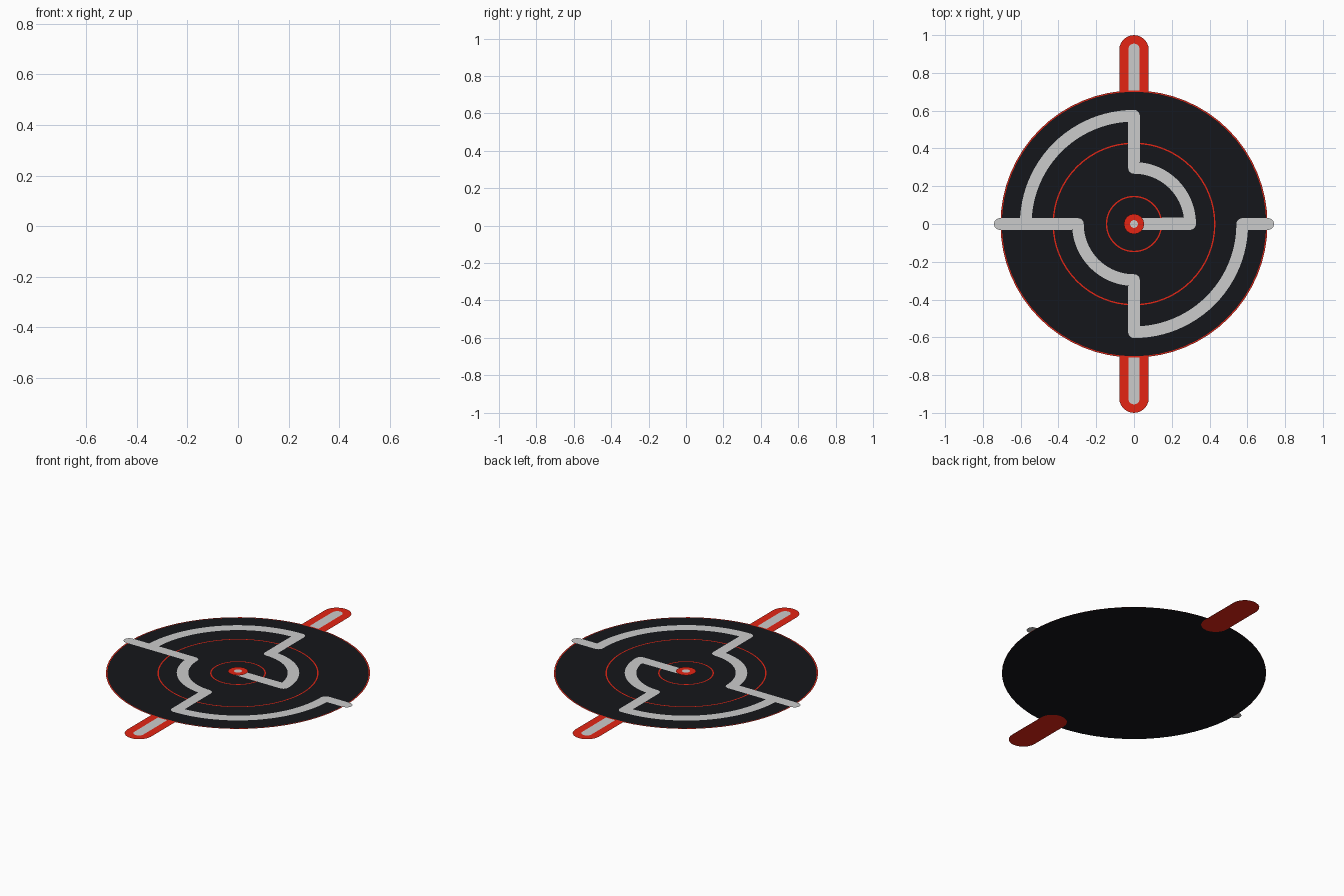
import bpy, bmesh
from math import pi, sin, cos, radians
from mathutils import Vector, Matrix

if "Cube" in bpy.data.objects:
    bpy.data.objects.remove(bpy.data.objects["Cube"])


def material(name, rgb):
    m = bpy.data.materials.new(name)
    m.diffuse_color = (*rgb, 1)
    m.use_nodes = True
    m.node_tree.nodes["Principled BSDF"].inputs["Base Color"].default_value = m.diffuse_color
    return m


RED = material("red", (0.78, 0.018, 0.007))
BLACK = material("black", (0.0075, 0.008, 0.0105))
LAYER = 0.0008          # tiny gap between the stacked flat sheets


def finish(name, bm, mat):
    for f in bm.faces:
        if f.normal.z < 0:
            f.normal_flip()
    me = bpy.data.meshes.new(name)
    bm.to_mesh(me)
    bm.free()
    ob = bpy.data.objects.new(name, me)
    bpy.context.collection.objects.link(ob)
    if mat:
        me.materials.append(mat)
    return ob


def arc(r, a0, a1, n=24):
    return [Vector((r * cos(radians(a0 + (a1 - a0) * i / n)),
                    r * sin(radians(a0 + (a1 - a0) * i / n)))) for i in range(n + 1)]


def sheet(name, outline, layer, mat=None):
    bm = bmesh.new()
    bm.faces.new([bm.verts.new((p.x, p.y, layer * LAYER)) for p in outline])
    bm.normal_update()
    bmesh.ops.triangulate(bm, faces=bm.faces[:])
    return finish(name, bm, mat)


def disc(name, r, layer, mat=None, n=64):
    return sheet(name, arc(r, 0, 360, n)[:-1], layer, mat)


def ring(name, r, width, layer, mat, n=64):
    bm = bmesh.new()
    loops = [[bm.verts.new((p.x, p.y, layer * LAYER)) for p in arc(q, 0, 360, n)[:-1]]
             for q in (r - width, r)]
    for i in range(n):
        j = (i + 1) % n
        bm.faces.new((loops[0][i], loops[1][i], loops[1][j], loops[0][j]))
    bm.normal_update()
    return finish(name, bm, mat)


def left_side(path, w):
    """Left edge of a ribbon plus its round end cap."""
    out = []
    dirs = [(b - a).normalized() for a, b in zip(path, path[1:])]
    normals = [Vector((-d.y, d.x)) for d in dirs]
    for p, n0, n1 in zip(path[1:-1], normals, normals[1:]):
        turn = n0.x * n1.y - n0.y * n1.x
        if turn < -0.5:                       # rounded outer corner
            a = -n0.angle(n1)
            out += [p + Matrix.Rotation(a * i / 5, 2) @ n0 * w for i in range(6)]
        else:                                 # mitred join
            m = (n0 + n1).normalized()
            out.append(p + m * (w / m.dot(n1)))
    out += [path[-1] + Matrix.Rotation(-pi * i / 12, 2) @ normals[-1] * w for i in range(13)]
    return out


def ribbon(name, path, w, layer, mat=None):
    return sheet(name, left_side(path, w) + left_side(path[::-1], w), layer, mat)


V = lambda x, y: Vector((x, y))

# Tabs poking out from under the plate, each with an inlaid strip
for s, side in ((1, "back"), (-1, "front")):
    ribbon(side + "_tab", [V(0, s * 0.68), V(0, s * 0.922)], 0.078, 0, RED)
    ribbon(side + "_tab_inlay", [V(0, s * 0.68), V(0, s * 0.925)], 0.03, 1)

# Round plate and thin red circles
disc("plate", 0.706, 2, BLACK)
for name, r in (("rim_line", 0.707), ("middle_line", 0.431), ("inner_line", 0.149)):
    ring(name, r, 0.007, 3, RED)

# Maze-like tracks
R1, R2, W = 0.297, 0.573, 0.031
ribbon("inner_track", [V(0, 0)] + arc(R1, 0, 90) + arc(R2, 90, 180), W, 4)
ribbon("outer_track", [V(-0.71, 0)] + arc(R1, 180, 270) + arc(R2, 270, 360)
       + [V(0.71, 0)], W, 5)

# Centre pivot, raised slightly above the tracks
disc("hub", 0.053, 17, RED, 32)
disc("hub_pin", 0.021, 18, None, 24)
